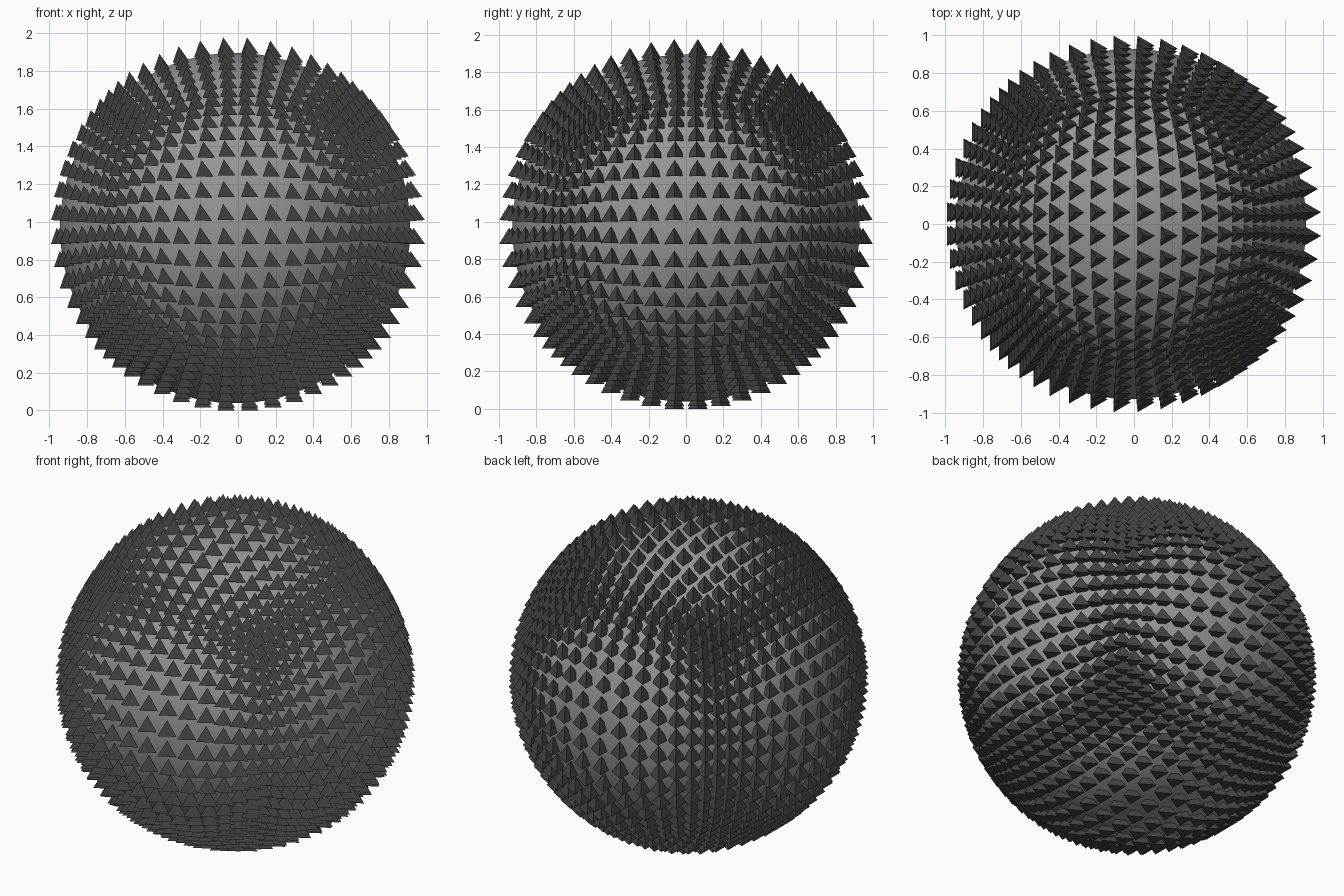
import bpy, bmesh
from math import cos, sin, pi
from mathutils import Vector

if "Cube" in bpy.data.objects:
    bpy.data.objects.remove(bpy.data.objects["Cube"])

SEGS = 15                      # grid cells along each cube edge
R_POINTS, R_CORE = 0.95, 0.932
SPIKE_R, SPIKE_H = 0.061, 0.086
CENTRE = Vector((-SPIKE_R / 4, 0, 0.967))


def cube_sphere(radius):
    """Cube with a regular grid on each face, pushed out to a sphere."""
    bm = bmesh.new()
    bmesh.ops.create_cube(bm, size=2)
    bmesh.ops.subdivide_edges(bm, edges=bm.edges[:], cuts=SEGS - 1, use_grid_fill=True)
    for v in bm.verts:
        v.co = v.co.normalized() * radius
    return bm


def add_object(name, bm, grey, smooth):
    for f in bm.faces:
        f.smooth = smooth
    mesh = bpy.data.meshes.new(name)
    bm.to_mesh(mesh)
    bm.free()
    mat = bpy.data.materials.new(name + "_grey")
    mat.diffuse_color = (grey, grey, grey, 1)
    mat.use_nodes = True
    mat.node_tree.nodes["Principled BSDF"].inputs["Base Color"].default_value = mat.diffuse_color
    mesh.materials.append(mat)
    ob = bpy.data.objects.new(name, mesh)
    ob.location = CENTRE
    bpy.context.collection.objects.link(ob)
    return ob


# smooth core ball
add_object("core_ball", cube_sphere(R_CORE), 0.3, True)

# one upright tetrahedron, corner towards +x, origin at its centroid
corners = [Vector((SPIKE_R * cos(a), SPIKE_R * sin(a), -SPIKE_H / 4))
           for a in (0, 2 * pi / 3, 4 * pi / 3)]
corners.append(Vector((0, 0, SPIKE_H * 3 / 4)))

# the same unrotated spike at every grid point
grid = cube_sphere(R_POINTS)
spikes = bmesh.new()
for p in grid.verts:
    a, b, c, top = [spikes.verts.new(p.co + k) for k in corners]
    for tri in ((c, b, a), (a, b, top), (b, c, top), (c, a, top)):
        spikes.faces.new(tri)
grid.free()
add_object("spikes", spikes, 0.06, False)
